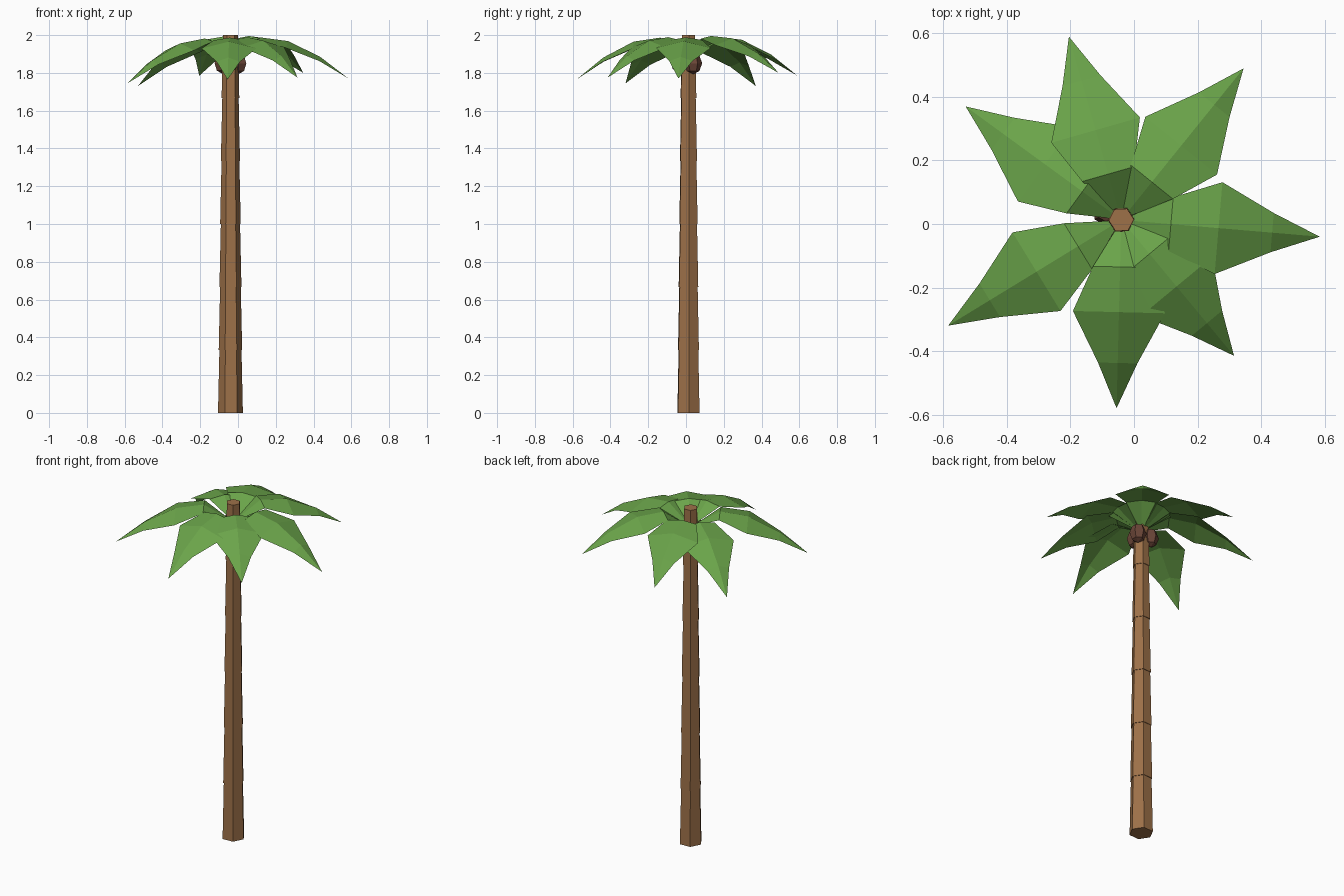
import bpy, bmesh, math
from mathutils import Vector

if "Cube" in bpy.data.objects:
    bpy.data.objects.remove(bpy.data.objects["Cube"])

CX, CY = -0.04, 0.013  # trunk axis


def material(name, rgb):
    m = bpy.data.materials.new(name)
    m.diffuse_color = (*rgb, 1)
    m.use_nodes = True
    m.node_tree.nodes["Principled BSDF"].inputs["Base Color"].default_value = m.diffuse_color
    return m


BARK = material("bark brown", (0.34, 0.165, 0.066))
LEAF = material("leaf green", (0.145, 0.37, 0.068))
NUT = material("coconut brown", (0.15, 0.062, 0.04))


def finish(name, bm, mat):
    mesh = bpy.data.meshes.new(name)
    bm.to_mesh(mesh)
    bm.free()
    mesh.materials.append(mat)
    obj = bpy.data.objects.new(name, mesh)
    bpy.context.collection.objects.link(obj)
    return obj


# Trunk: six stacked hexagonal segments, each flaring a little at its foot
bm = bmesh.new()
SEGMENTS, SIDES = 6, 6
loops = []
for i in range(SEGMENTS):
    foot = 0.066 - 0.0038 * i
    for z, r in ((i, foot), (i + 1, foot - 0.0075)):
        loops.append([bm.verts.new((CX + r * math.cos(math.tau * k / SIDES + 0.05),
                                    CY + r * math.sin(math.tau * k / SIDES + 0.05),
                                    z * 2.0 / SEGMENTS)) for k in range(SIDES)])
for low, high in zip(loops, loops[1:]):
    for k in range(SIDES):
        n = (k + 1) % SIDES
        bm.faces.new((low[k], low[n], high[n], high[k]))
bm.faces.new(loops[0][::-1])
bm.faces.new(loops[-1])
finish("trunk", bm, BARK)

# Fronds: folded blades that rise from the trunk, arch over and droop to a point
# Each station: fraction of length, ridge height, half width, drop of the edges
STATIONS = ((0.05, 1.905, 0.016, 0.004), (0.25, 1.988, 0.085, 0.014),
            (0.49, 1.968, 0.145, 0.036), (0.76, 1.885, 0.062, 0.022))
TIPS = ((0.585, -0.04, 1.77), (0.345, 0.49, 1.80), (-0.205, 0.59, 1.785),
        (-0.53, 0.37, 1.73), (-0.585, -0.32, 1.745), (-0.055, -0.58, 1.765),
        (0.315, -0.415, 1.775))


def frond(number, tip):
    base = Vector((CX, CY, 0))
    reach = Vector((tip[0] - CX, tip[1] - CY, 0))
    side = Vector((-reach.y, reach.x, 0)).normalized()
    bm = bmesh.new()
    rows = []
    for t, z, w, drop in STATIONS:
        z += (tip[2] - 1.77) * t
        mid = base + reach * t + Vector((0, 0, z))
        rows.append([bm.verts.new(mid + side * w * s - Vector((0, 0, drop * abs(s))))
                     for s in (-1, 0, 1)])
    end = bm.verts.new(tip)
    for a, b in zip(rows, rows[1:]):
        for k in (0, 1):
            bm.faces.new((a[k], b[k], b[k + 1], a[k + 1]))
    for k in (0, 1):
        bm.faces.new((rows[-1][k], end, rows[-1][k + 1]))
    finish(f"frond_{number}", bm, LEAF)


for i, tip in enumerate(TIPS, 1):
    frond(i, tip)

# Coconuts: three faceted nuts clustered under the fronds
for i, (angle, z) in enumerate(((30, 1.85), (150, 1.852), (270, 1.86)), 1):
    bm = bmesh.new()
    bmesh.ops.create_uvsphere(bm, u_segments=6, v_segments=4, radius=0.047)
    a = math.radians(angle)
    for v in bm.verts:
        v.co.z *= 1.2
    bmesh.ops.translate(bm, verts=bm.verts[:],
                        vec=(CX + 0.05 * math.cos(a), CY + 0.05 * math.sin(a), z))
    finish(f"coconut_{i}", bm, NUT)
